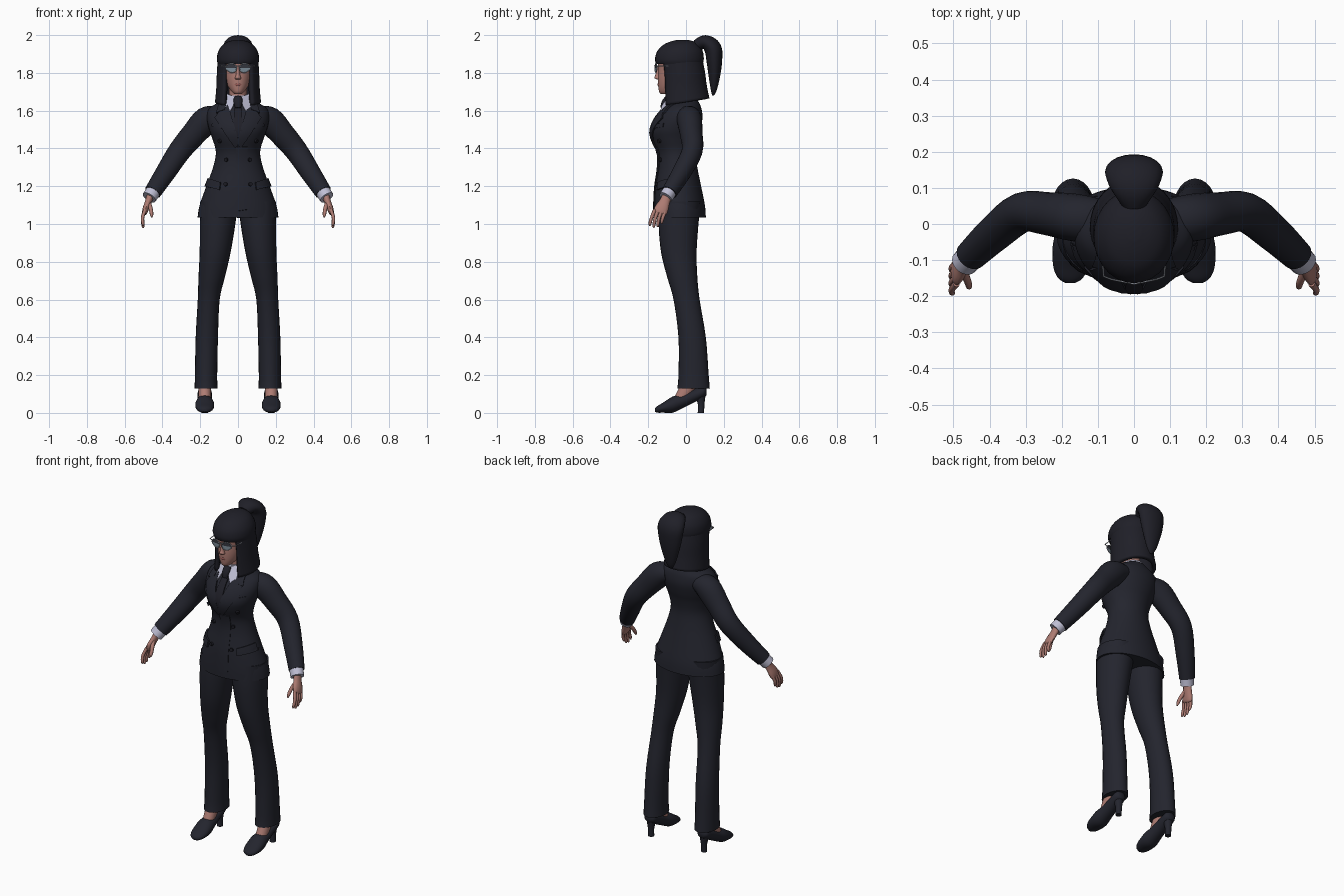
import bpy, bmesh, math
from mathutils import Vector
from mathutils.bvhtree import BVHTree

if "Cube" in bpy.data.objects:
    bpy.data.objects.remove(bpy.data.objects["Cube"])


def material(name, rgb):
    m = bpy.data.materials.new(name)
    m.diffuse_color = (*rgb, 1)
    m.use_nodes = True
    m.node_tree.nodes["Principled BSDF"].inputs["Base Color"].default_value = m.diffuse_color
    return m


SUIT = material("navy suit", (0.017, 0.018, 0.027))
HAIR = material("black hair", (0.014, 0.014, 0.021))
BUTTON = material("dark button", (0.010, 0.010, 0.015))
SKIN = material("skin", (0.42, 0.20, 0.17))
LIPS = material("lips", (0.30, 0.10, 0.09))
SHIRT = material("pale shirt", (0.52, 0.52, 0.66))
METAL = material("frame metal", (0.35, 0.37, 0.42))
LENS = material("dark lens", (0.035, 0.038, 0.050))
LENS_LOW = material("light lens", (0.20, 0.26, 0.31))


def finish(name, bm, mats, mirror=False, angle=50):
    bmesh.ops.recalc_face_normals(bm, faces=bm.faces[:])
    me = bpy.data.meshes.new(name)
    bm.to_mesh(me)
    bm.free()
    me.shade_smooth()
    me.set_sharp_from_angle(angle=math.radians(angle))
    ob = bpy.data.objects.new(name, me)
    bpy.context.collection.objects.link(ob)
    for m in mats:
        me.materials.append(m)
    if mirror:
        ob.modifiers.new("mirror", 'MIRROR').use_mirror_merge = False
    return ob


def smooth_rows(rows, steps):
    # Catmull-Rom interpolation of any number of columns
    out = []
    for i in range(len(rows) - 1):
        p = [rows[max(i - 1, 0)], rows[i], rows[i + 1], rows[min(i + 2, len(rows) - 1)]]
        for s in range(steps):
            t = s / steps
            out.append([0.5 * (2 * b + (c - a) * t + (2 * a - 5 * b + 4 * c - d) * t * t
                               + (3 * b - a - 3 * c + d) * t ** 3) for a, b, c, d in zip(*p)])
    return out + [list(rows[-1])]


def loft(name, rows, mat, ref=(0, 1, 0), normal=None, n=20, steps=4, mirror=False):
    # rows: x, y, z, radius along ref, radius across
    rows = smooth_rows(rows, steps)
    pts = [Vector(r[:3]) for r in rows]
    bm = bmesh.new()
    rings = []
    for i, r in enumerate(rows):
        t = Vector(normal) if normal else (pts[min(i + 1, len(pts) - 1)] - pts[max(i - 1, 0)]).normalized()
        v = Vector(ref)
        v = (v - t * v.dot(t)).normalized()
        u = t.cross(v)
        rings.append([bm.verts.new(pts[i] + v * (max(r[3], .001) * math.cos(a)) + u * (max(r[4], .001) * math.sin(a)))
                      for a in (2 * math.pi * k / n for k in range(n))])
    for a, b in zip(rings, rings[1:]):
        for k in range(n):
            bm.faces.new((a[k], a[(k + 1) % n], b[(k + 1) % n], b[k]))
    bm.faces.new(rings[0])
    bm.faces.new(rings[-1])
    return finish(name, bm, [mat], mirror)


def stack(name, rows, mat, **kw):
    # rows: z, centre x, front y, back y, half width
    return loft(name, [(x, (f + b) / 2, z, (b - f) / 2, w) for z, x, f, b, w in rows], mat, normal=(0, 0, 1), **kw)


# Jacket body
jacket = stack("jacket", [
    (1.035, 0, -.17, .105, .214), (1.10, 0, -.17, .10, .203), (1.2, 0, -.165, .08, .168),
    (1.3, 0, -.15, .06, .132), (1.38, 0, -.152, .05, .117), (1.45, 0, -.18, .06, .135),
    (1.50, 0, -.187, .075, .153), (1.56, 0, -.162, .087, .165), (1.61, 0, -.12, .082, .155),
    (1.64, 0, -.092, .07, .11), (1.665, 0, -.078, .055, .066)], SUIT, n=40)
probe = bmesh.new()
probe.from_mesh(jacket.data)
tree = BVHTree.FromBMesh(probe)


def on_jacket(x, z):
    hit, nor, _, _ = tree.ray_cast(Vector((x, -1, z)), Vector((0, 1, 0)))
    if hit is None:
        hit, nor, _, _ = tree.find_nearest(Vector((x, -.06, z)))
    return hit, nor


def plate(name, corners, mat, lift=.006, mirror=True, n=8):
    # thin panel lying on the jacket front; corners are x, z pairs
    a, b, c, d = (Vector(p) for p in corners)
    bm = bmesh.new()
    top, low = {}, {}
    for i in range(n + 1):
        for j in range(n + 1):
            p = a.lerp(b, i / n).lerp(d.lerp(c, i / n), j / n)
            hit, nor = on_jacket(p.x, p.y)
            top[i, j] = bm.verts.new(hit + nor * lift)
            low[i, j] = bm.verts.new(hit - nor * .003)
    quad = lambda g, i, j: (g[i, j], g[i + 1, j], g[i + 1, j + 1], g[i, j + 1])
    for i in range(n):
        for j in range(n):
            bm.faces.new(quad(top, i, j))
            bm.faces.new(quad(low, i, j))
        for p, q in (((i, 0), (i + 1, 0)), ((i, n), (i + 1, n)), ((0, i), (0, i + 1)), ((n, i), (n, i + 1))):
            bm.faces.new((top[p], top[q], low[q], low[p]))
    return finish(name, bm, [mat], mirror, 35)


plate("lapel", [(.058, 1.645), (.12, 1.56), (.015, 1.405), (-.008, 1.43)], SUIT, .008)
plate("jacket_collar", [(.052, 1.655), (.098, 1.635), (.112, 1.585), (.07, 1.60)], SUIT, .010)
plate("front_overlap", [(-.01, 1.41), (.05, 1.41), (.05, 1.03), (-.005, 1.02)], SUIT, .004, False)
plate("pocket_flap", [(.09, 1.22), (.165, 1.245), (.178, 1.20), (.095, 1.18)], SUIT, .010)
plate("breast_pocket", [(.08, 1.525), (.135, 1.535), (.135, 1.515), (.08, 1.505)], SUIT, .005)
plate("tie_blade", [(-.018, 1.635), (.018, 1.635), (.028, 1.45), (-.028, 1.45)], HAIR, .007, False)

# Jacket buttons
for i, (x, z) in enumerate([(.065, 1.21), (.062, 1.34), (.095, 1.44)]):
    p, nor = on_jacket(x, z)
    q = p + nor * .010
    loft(f"button_{i}", [(*p, .011, .011), (*q, .010, .010)], BUTTON, ref=(0, 0, 1), n=14, steps=1, mirror=True)

# Sleeves, cuffs
loft("sleeve", [(.10, .01, 1.575, .06, .05), (.165, .018, 1.55, .066, .072), (.235, .028, 1.475, .060, .066),
                (.31, .032, 1.385, .055, .060), (.385, -.025, 1.27, .050, .053), (.452, -.088, 1.168, .042, .045)],
     SUIT, mirror=True, n=24)
loft("shirt_cuff", [(.44, -.078, 1.185, .038, .04), (.470, -.108, 1.14, .037, .039)], SHIRT, mirror=True, steps=1)

# Hands
loft("palm", [(.462, -.098, 1.155, .026, .022), (.474, -.112, 1.12, .028, .018), (.487, -.128, 1.085, .036, .017),
              (.494, -.137, 1.062, .035, .014), (.496, -.14, 1.052, .025, .008)], SKIN, mirror=True, n=14)
for i in range(4):
    dy = -.028 + i * .019
    tip = (.990, .980, .984, 1.0)[i]
    y0, y1 = -.137 + dy, -.160 + dy * 1.1
    loft(f"finger_{i}", [(.492, y0, 1.075, .010, .010), (.505, (y0 + y1) / 2 - .004, 1.035, .009, .009),
                         (.503, y1, tip + .012, .008, .008), (.500, y1, tip, .003, .003)],
         SKIN, mirror=True, n=8, steps=3)
loft("thumb", [(.474, -.125, 1.115, .012, .012), (.462, -.155, 1.08, .011, .011), (.457, -.172, 1.05, .009, .009),
               (.456, -.178, 1.035, .003, .003)], SKIN, mirror=True, n=8, steps=3)

# Trousers
stack("trouser_leg", [
    (1.12, .10, -.14, .078, .10), (1.0, .108, -.145, .066, .094), (.85, .121, -.132, .056, .082),
    (.72, .139, -.10, .06, .070), (.6, .155, -.066, .072, .058), (.4, .165, -.04, .105, .059),
    (.2, .169, -.04, .12, .059), (.13, .169, -.046, .126, .061)], SUIT, mirror=True, n=24)

# Feet and shoes
loft("foot", [(.176, -.03, .07, .034, .032), (.176, .01, .14, .04, .034), (.176, .03, .2, .036, .034)],
     SKIN, mirror=True)
loft("shoe", [(.176, y, z, rz, rx) for y, z, rx, rz in [
    (.108, .112, .018, .018), (.09, .110, .036, .030), (.03, .085, .038, .036), (-.02, .062, .042, .038),
    (-.07, .044, .050, .043), (-.12, .028, .047, .027), (-.15, .019, .034, .018), (-.164, .015, .012, .009)]],
     SUIT, ref=(0, 0, 1), normal=(0, -1, 0), mirror=True)
stack("shoe_heel", [(0, .176, .062, .096, .017), (.05, .176, .062, .098, .018), (.11, .176, .04, .106, .032)],
      SUIT, mirror=True, n=14)

# Neck, shirt collar and tie knot
stack("neck", [(1.60, 0, -.085, .04, .055), (1.66, 0, -.08, .03, .048), (1.75, 0, -.085, .03, .048)], SKIN)
stack("collar_band", [(1.62, 0, -.092, .05, .062), (1.68, 0, -.086, .045, .056)], SHIRT, n=24)
bm = bmesh.new()
wing = [(.014, -.100, 1.672), (.060, -.050, 1.690), (.070, -.108, 1.622), (.046, -.140, 1.590), (.026, -.128, 1.625)]
front = [bm.verts.new(p) for p in wing]
back = [bm.verts.new((x * .95, y + .012, z)) for x, y, z in wing]
bm.faces.new(front)
bm.faces.new(back)
for k in range(5):
    bm.faces.new((front[k], front[(k + 1) % 5], back[(k + 1) % 5], back[k]))
finish("collar_wing", bm, [SHIRT], True, 30)
loft("tie_knot", [(0, -.095, 1.670, .014, .022), (0, -.115, 1.645, .014, .023), (0, -.125, 1.615, .011, .015)], HAIR, n=12)

# Head and face
stack("head", [
    (1.688, 0, -.132, -.09, .018), (1.70, 0, -.142, -.06, .032), (1.73, 0, -.147, -.01, .054),
    (1.77, 0, -.149, .03, .068), (1.82, 0, -.147, .05, .075), (1.87, 0, -.148, .06, .078),
    (1.92, 0, -.12, .04, .06)], SKIN, n=28)
stack("nose", [(1.765, 0, -.154, -.13, .014), (1.774, 0, -.168, -.13, .016), (1.79, 0, -.162, -.13, .011),
               (1.835, 0, -.151, -.13, .008)], SKIN, n=12)
loft("lips", [(-.022, -.139, 1.738, .002, .002), (0, -.147, 1.738, .008, .004), (.022, -.139, 1.738, .002, .002)],
     LIPS, ref=(0, 0, 1), n=10)

# Sunglasses: two-tone lenses and a wire frame
rim = []
for k in range(24):
    a = 2 * math.pi * k / 24
    x = .036 + .029 * math.cos(a) - (.004 if math.sin(a) < -.5 else 0)
    rim.append((x, -.166 + x * .2, 1.826 + .024 * math.sin(a)))
bm = bmesh.new()
vs = [bm.verts.new(p) for p in rim]
bm.faces.new(vs[:13])
bm.faces.new(vs[12:] + vs[:1]).material_index = 1
finish("sunglass_lens", bm, [LENS, LENS_LOW], True)
wire = bpy.data.curves.new("sunglass_frame", 'CURVE')
wire.dimensions = '3D'
wire.bevel_depth = .0025
wire.bevel_resolution = 1
for path, closed in ((rim, True), ([(0, -.166, 1.838), (.012, -.164, 1.836)], False),
                     ([(.064, -.153, 1.834), (.084, -.145, 1.836), (.092, -.05, 1.836)], False)):
    sp = wire.splines.new('POLY')
    sp.points.add(len(path) - 1)
    for pt, co in zip(sp.points, path):
        pt.co = (*co, 1)
    sp.use_cyclic_u = closed
wire.materials.append(METAL)
frame = bpy.data.objects.new("sunglass_frame", wire)
bpy.context.collection.objects.link(frame)
frame.modifiers.new("mirror", 'MIRROR').use_mirror_merge = False

# Hair: crown with fringe, bob around the sides and back, ponytail
stack("hair_crown", [
    (1.846, 0, -.157, .088, .106), (1.87, 0, -.164, .094, .112), (1.91, 0, -.155, .09, .106),
    (1.945, 0, -.125, .07, .084), (1.965, 0, -.085, .045, .054), (1.975, 0, -.045, .01, .018)], HAIR, n=28)
bm = bmesh.new()
rows = smooth_rows([(1.89, -.034, .106, .118), (1.80, -.020, .112, .120), (1.72, -.014, .115, .124),
                    (1.645, -.006, .122, .130)], 4)
grid = []
for z, cy, rx, ry in rows:
    ring = []
    for k in range(33):
        a = math.radians(-141 + 282 * k / 32)
        ring.append(bm.verts.new((rx * math.sin(a), cy + ry * math.cos(a), z + .02 * (1.89 - z) / .245 * math.cos(a))))
    grid.append(ring)
for a, b in zip(grid, grid[1:]):
    for k in range(32):
        bm.faces.new((a[k], b[k], b[k + 1], a[k + 1]))
bob = finish("hair_bob", bm, [HAIR])
shell = bob.modifiers.new("thickness", 'SOLIDIFY')
shell.thickness = .022
shell.offset = -1
loft("ponytail", [
    (0, .055, 1.945, .035, .03), (0, .10, 1.962, .066, .038), (0, .142, 1.93, .080, .046), (0, .15, 1.86, .072, .041),
    (0, .15, 1.78, .052, .030), (0, .147, 1.71, .028, .016), (0, .143, 1.68, .006, .005)], HAIR, ref=(1, 0, 0))
probe.free()
